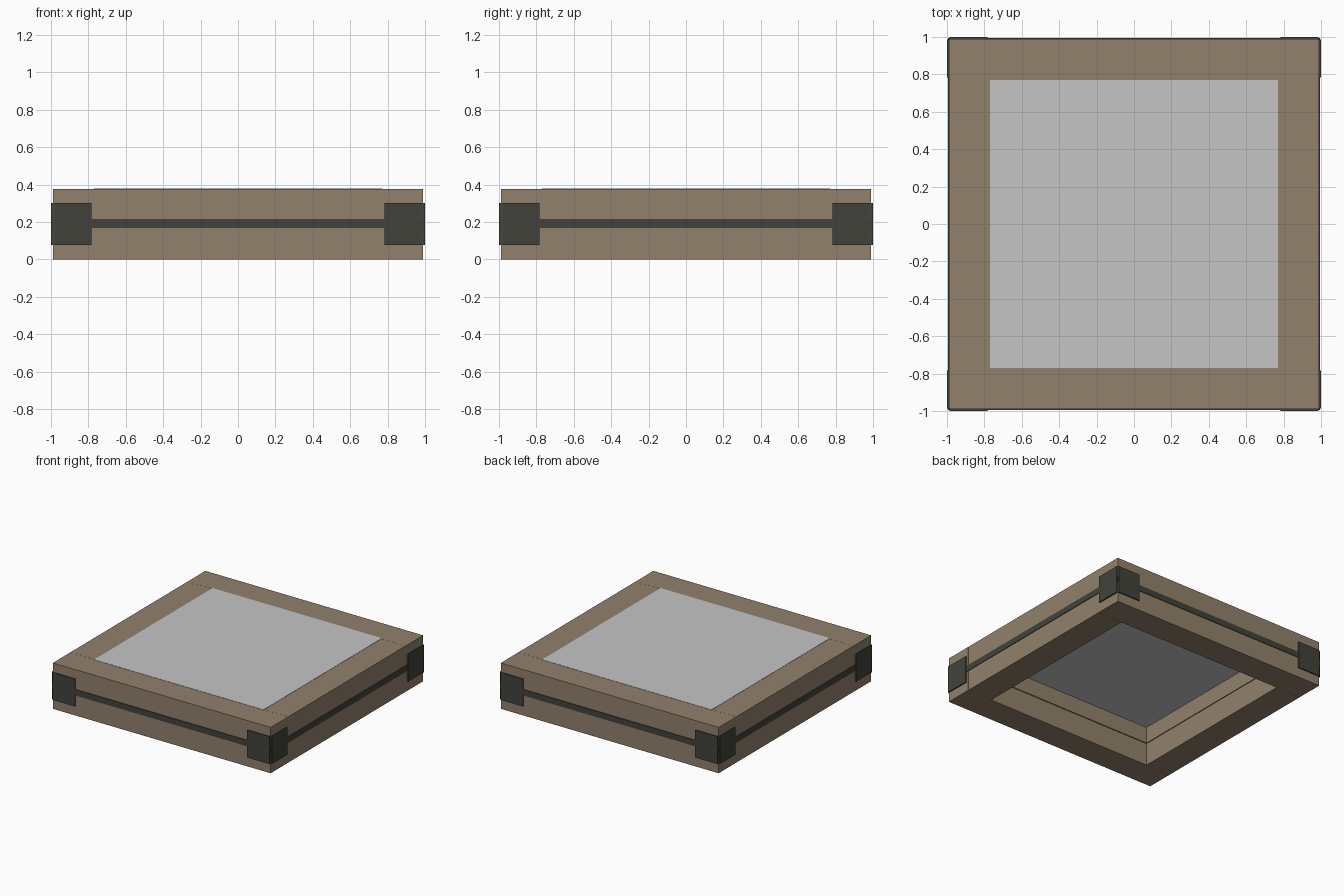
import bpy

if "Cube" in bpy.data.objects:
    bpy.data.objects.remove(bpy.data.objects["Cube"])


def material(name, colour):
    mat = bpy.data.materials.new(name)
    mat.use_nodes = True
    mat.diffuse_color = (*colour, 1)
    mat.node_tree.nodes["Principled BSDF"].inputs["Base Color"].default_value = (*colour, 1)
    return mat


wood = material("brown_wood", (0.29, 0.22, 0.15))
metal = material("dark_metal", (0.054, 0.055, 0.044))
sheet = material("light_grey", (0.56, 0.56, 0.56))


def box(name, low, high, mat):
    """Box between two opposite corners."""
    bpy.ops.mesh.primitive_cube_add(size=1, location=[(a + b) / 2 for a, b in zip(low, high)])
    obj = bpy.context.object
    obj.name = name
    obj.scale = [b - a for a, b in zip(low, high)]
    bpy.ops.object.transform_apply(location=False, rotation=False, scale=True)
    obj.data.materials.append(mat)
    return obj


OUTER, INNER, TOP = 0.99, 0.763, 0.377
MIDDLE, GAP = 0.189, 0.003
BAND, PLATE = 0.995, 1.0

# Two stacked layers of planks, with a narrow gap between them
for layer, z0, z1 in (("lower", 0, MIDDLE - GAP), ("upper", MIDDLE + GAP, TOP)):
    for side, s in (("front", -1), ("back", 1)):
        y0, y1 = sorted((s * INNER, s * OUTER))
        box(f"{layer}_{side}_plank", (-OUTER, y0, z0), (OUTER, y1, z1), wood)
    for side, s in (("right", -1), ("left", 1)):
        x0, x1 = sorted((s * INNER, s * OUTER))
        end = INNER - 0.001
        box(f"{layer}_{side}_plank", (x0, -end, z0), (x1, end, z1), wood)

# Panel filling the opening at the top
box("top_panel", (-0.77, -0.77, 0.327), (0.77, 0.77, 0.379), sheet)

# Metal band and corner plates on each side
for side, axis, s in (("front", 1, -1), ("back", 1, 1), ("right", 0, -1), ("left", 0, 1)):
    def strip(name, along0, along1, depth, z0, z1):
        out0, out1 = sorted((s * OUTER, s * depth))
        if axis:
            box(name, (along0, out0, z0), (along1, out1, z1), metal)
        else:
            box(name, (out0, along0, z0), (out1, along1, z1), metal)

    reach = BAND if axis else OUTER
    strip(f"{side}_band", -reach, reach, BAND, 0.167, 0.216)
    for end, e in (("first", -1), ("second", 1)):
        a, b = sorted((e * 0.783, e * 0.987))
        strip(f"{side}_{end}_corner_plate", a, b, PLATE, 0.078, 0.302)
